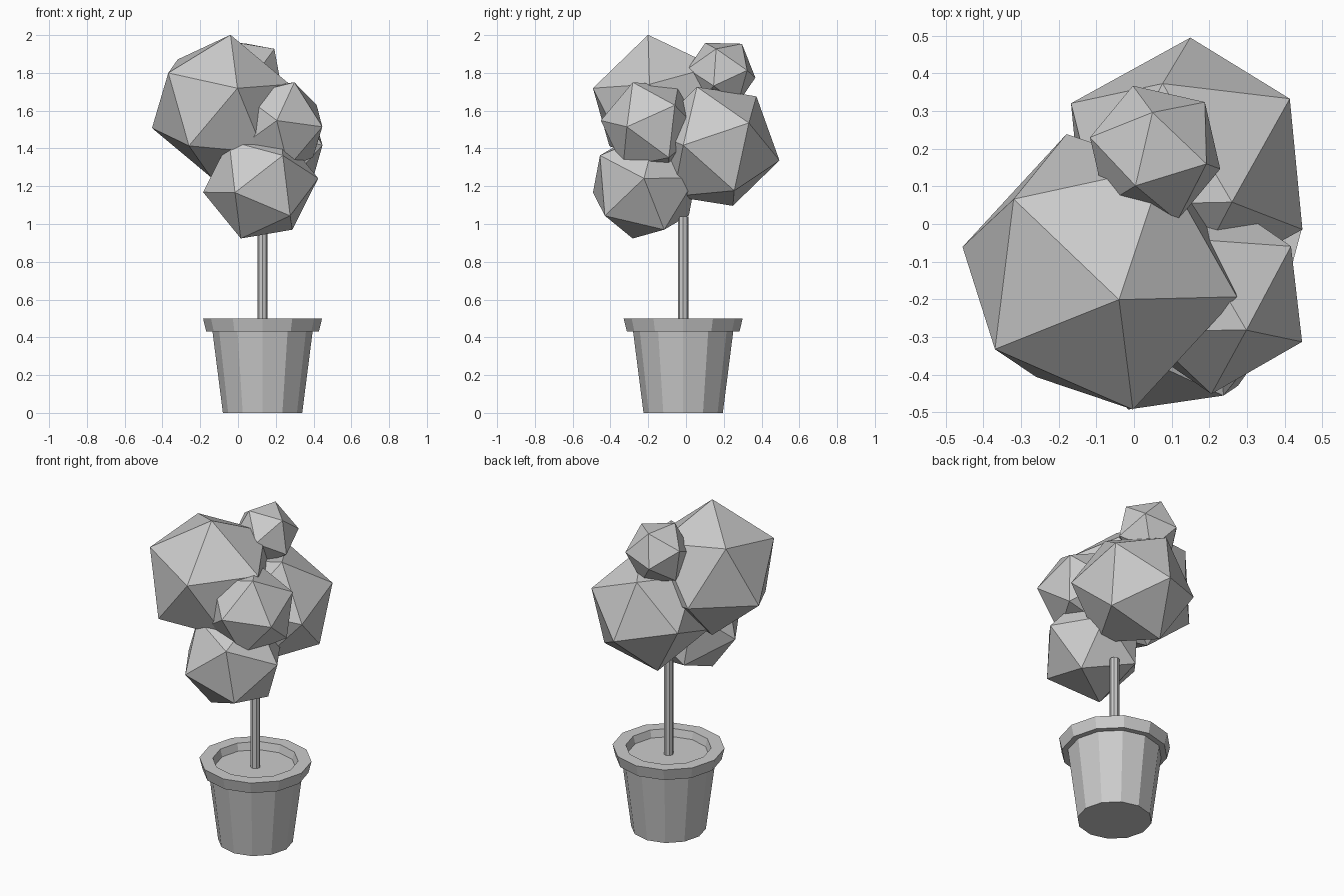
import bpy, bmesh
from math import sin, cos, pi
from mathutils import Vector, Matrix

if "Cube" in bpy.data.objects:
    bpy.data.objects.remove(bpy.data.objects["Cube"])

CX, CY = 0.13, -0.015  # axis of pot and trunk


def finish(name, bm):
    bmesh.ops.recalc_face_normals(bm, faces=bm.faces)
    me = bpy.data.meshes.new(name)
    bm.to_mesh(me)
    bm.free()
    ob = bpy.data.objects.new(name, me)
    bpy.context.collection.objects.link(ob)
    return ob


def lathe(name, profile, sides):
    """Faceted solid of revolution from (radius, z) points, capped at both ends."""
    bm = bmesh.new()
    rings = [[bm.verts.new((CX + r * cos(2 * pi * i / sides),
                            CY + r * sin(2 * pi * i / sides), z))
              for i in range(sides)] for r, z in profile]
    for a, b in zip(rings, rings[1:]):
        for i in range(sides):
            j = (i + 1) % sides
            bm.faces.new((a[i], a[j], b[j], b[i]))
    bm.faces.new(rings[0][::-1])
    bm.faces.new(rings[-1])
    return finish(name, bm)


def frame(a, b, c):
    """Axes of a triangle: outward normal and direction to its first corner."""
    n = (b - a).cross(c - a).normalized()
    u = (a - (a + b + c) / 3)
    u = (u - n * u.dot(n)).normalized()
    return Matrix((u, n.cross(u), n)).transposed()


def foliage(name, center, radius, *corners):
    """Icosahedron turned so one of its faces lies on the given corners."""
    center = Vector(center)
    a, b, c = (Vector(p) - center for p in corners)
    if (b - a).cross(c - a).dot(a + b + c) < 0:
        b, c = c, b
    bm = bmesh.new()
    bmesh.ops.create_icosphere(bm, subdivisions=1, radius=radius)
    bm.faces.ensure_lookup_table()
    p, q, r = (v.co.copy() for v in bm.faces[0].verts)
    rot = frame(a, b, c) @ frame(p, q, r).transposed()
    bm.transform(Matrix.Translation(center) @ rot.to_4x4())
    return finish(name, bm)


# pot with overhanging rim, soil level inside
lathe("pot", [(0.21, 0), (0.265, 0.43), (0.298, 0.43), (0.315, 0.50),
              (0.24, 0.50), (0.228, 0.455)], 12)

# trunk
lathe("trunk", [(0.027, 0.44), (0.027, 1.04)], 8)

# foliage clumps
foliage("foliage_large", (-0.091, -0.127, 1.624), 0.388,
        (-0.04, -0.20, 2.0), (-0.37, -0.33, 1.80), (0.0, -0.49, 1.72))
foliage("foliage_back", (0.14, 0.153, 1.411), 0.35,
        (0.414, 0.32, 1.528), (0.449, -0.018, 1.41), (0.258, 0.031, 1.72))
foliage("foliage_low", (0.12, -0.22, 1.205), 0.307,
        (-0.01, -0.497, 1.167), (0.243, -0.46, 1.363), (0.282, -0.434, 1.045))
foliage("foliage_side", (0.212, -0.187, 1.517), 0.266,
        (0.298, -0.28, 1.75), (0.206, -0.448, 1.549), (0.445, -0.313, 1.512))
foliage("foliage_top", (0.056, 0.188, 1.798), 0.19,
        (0.048, 0.297, 1.947), (0.20, 0.153, 1.918), (0.186, 0.329, 1.804))
